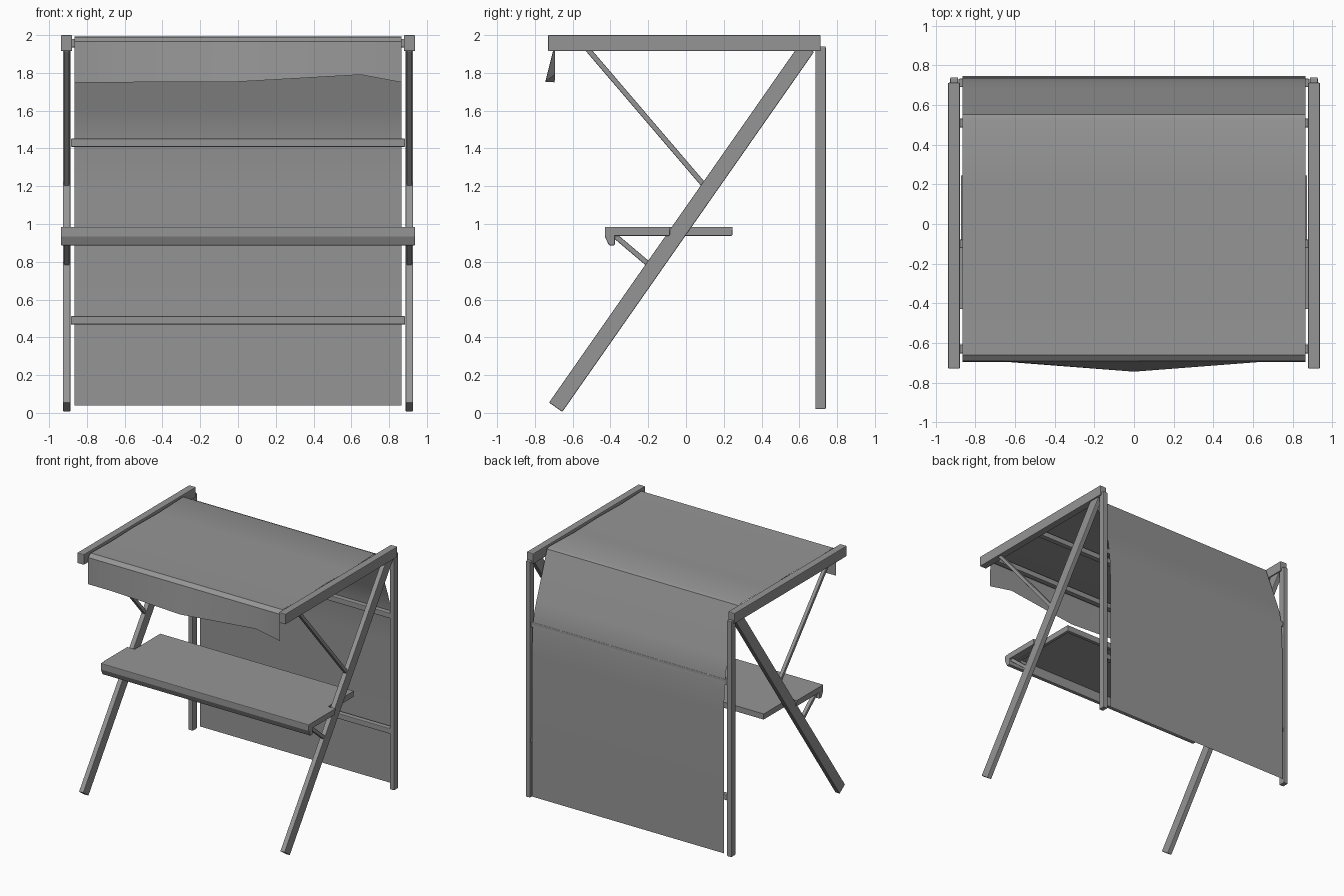
import bpy, bmesh, math
from mathutils import Vector

cube = bpy.data.objects.get("Cube")
if cube:
    bpy.data.objects.remove(cube, do_unlink=True)

grey = bpy.data.materials.new("plain_grey")
grey.use_nodes = True
COLOUR = (0.3, 0.3, 0.3, 1)
grey.diffuse_color = COLOUR
grey.node_tree.nodes["Principled BSDF"].inputs["Base Color"].default_value = COLOUR


def finish(name, bm, bevel=0.0, smooth=None):
    bmesh.ops.recalc_face_normals(bm, faces=bm.faces)
    mesh = bpy.data.meshes.new(name)
    bm.to_mesh(mesh)
    bm.free()
    mesh.materials.append(grey)
    obj = bpy.data.objects.new(name, mesh)
    bpy.context.collection.objects.link(obj)
    if bevel:
        mod = obj.modifiers.new("soft_edges", "BEVEL")
        mod.width, mod.segments = bevel, 2
    if smooth:
        bpy.ops.object.select_all(action="DESELECT")
        obj.select_set(True)
        bpy.context.view_layer.objects.active = obj
        bpy.ops.object.shade_smooth_by_angle(angle=math.radians(smooth))
    return obj


def extrude_x(name, outline, x0, x1, bevel=0.005):
    """Extrude a (y, z) outline from x0 to x1."""
    bm = bmesh.new()
    face = bm.faces.new([bm.verts.new((x0, y, z)) for y, z in outline])
    out = bmesh.ops.extrude_face_region(bm, geom=[face])["geom"]
    moved = [v for v in out if isinstance(v, bmesh.types.BMVert)]
    bmesh.ops.translate(bm, verts=moved, vec=(x1 - x0, 0, 0))
    return finish(name, bm, bevel)


def box(name, x, y, z, bevel=0.005):
    outline = [(y[0], z[0]), (y[1], z[0]), (y[1], z[1]), (y[0], z[1])]
    return extrude_x(name, outline, x[0], x[1], bevel)


def beam(name, a, b, width, x):
    """Straight timber between two (y, z) points."""
    a, b = Vector(a), Vector(b)
    d = (b - a).normalized()
    n = Vector((-d.y, d.x)) * width / 2
    return extrude_x(name, [a + n, a - n, b - n, b + n], x[0], x[1])


def sheet(name, rows, smooth):
    """Thin cloth skinned over rows of points."""
    bm = bmesh.new()
    grid = [[bm.verts.new(p) for p in row] for row in rows]
    for r0, r1 in zip(grid, grid[1:]):
        for i in range(len(r0) - 1):
            bm.faces.new((r0[i], r0[i + 1], r1[i + 1], r1[i]))
    return finish(name, bm, smooth=smooth)


# Side frames
for side, s in (("left", 1), ("right", -1)):
    timber = (s * 0.887, s * 0.927)
    strut = (s * 0.892, s * 0.922)
    box(side + "_top_rail", (s * 0.878, s * 0.938), (-0.73, 0.713), (1.915, 2.0))
    box(side + "_rear_post", timber, (0.685, 0.74), (0.02, 1.94))
    beam(side + "_slanted_leg", (-0.69, 0.03), (0.642, 1.935), 0.086, timber)
    beam(side + "_roof_brace", (-0.52, 1.925), (0.1, 1.2), 0.028, strut)
    beam(side + "_desk_brace", (-0.385, 0.945), (-0.19, 0.78), 0.028, strut)

# Cross bars under the roof and behind the back cloth
for i, y in enumerate((-0.63, -0.1, 0.51)):
    box("roof_bar_%d" % i, (-0.885, 0.885), (y - 0.022, y + 0.022), (1.935, 1.98))
for i, z in enumerate((0.49, 1.43)):
    box("back_bar_%d" % i, (-0.885, 0.885), (0.69, 0.733), (z - 0.022, z + 0.022))

# Desk: wide front strip, narrower rear between the legs
front_lip = [(-0.43, 0.985), (-0.43, 0.935), (-0.408, 0.887), (-0.377, 0.887),
             (-0.377, 0.985)]
extrude_x("desk_front_edge", front_lip, -0.938, 0.938)
box("desk_front_top", (-0.938, 0.938), (-0.385, -0.086), (0.968, 0.985), 0)
box("desk_rear_top", (-0.872, 0.872), (-0.086, 0.245), (0.968, 0.985), 0)
box("desk_rear_rail", (-0.872, 0.872), (0.215, 0.245), (0.937, 0.984))
for side, s in (("left", 1), ("right", -1)):
    box(side + "_desk_front_rail", (s * 0.875, s * 0.938), (-0.385, -0.086), (0.937, 0.984))
    box(side + "_desk_side_rail", (s * 0.845, s * 0.872), (-0.385, 0.23), (0.937, 0.984))

# Roof and back cloth in one hanging sheet
profile = [(-0.66, 1.99), (-0.4, 1.984), (-0.1, 1.99), (0.2, 1.984), (0.525, 1.993),
           (0.553, 1.982), (0.69, 1.61), (0.72, 1.52), (0.738, 1.4), (0.747, 1.2),
           (0.747, 0.04)]
sheet("roof_and_back_cloth",
      [[(x, y, z) for x in (-0.865, 0.865)] for y, z in profile], 40)

# Front valance with a bulging lower hem
hem = [(-0.865, -0.695, 1.75), (-0.65, -0.695, 1.75), (0, -0.745, 1.753),
       (0.65, -0.695, 1.79), (0.865, -0.695, 1.75)]
sheet("front_valance", [[(p[0], -0.66, 1.99) for p in hem],
                        [(p[0], -0.692, 1.965) for p in hem], hem], 25)
